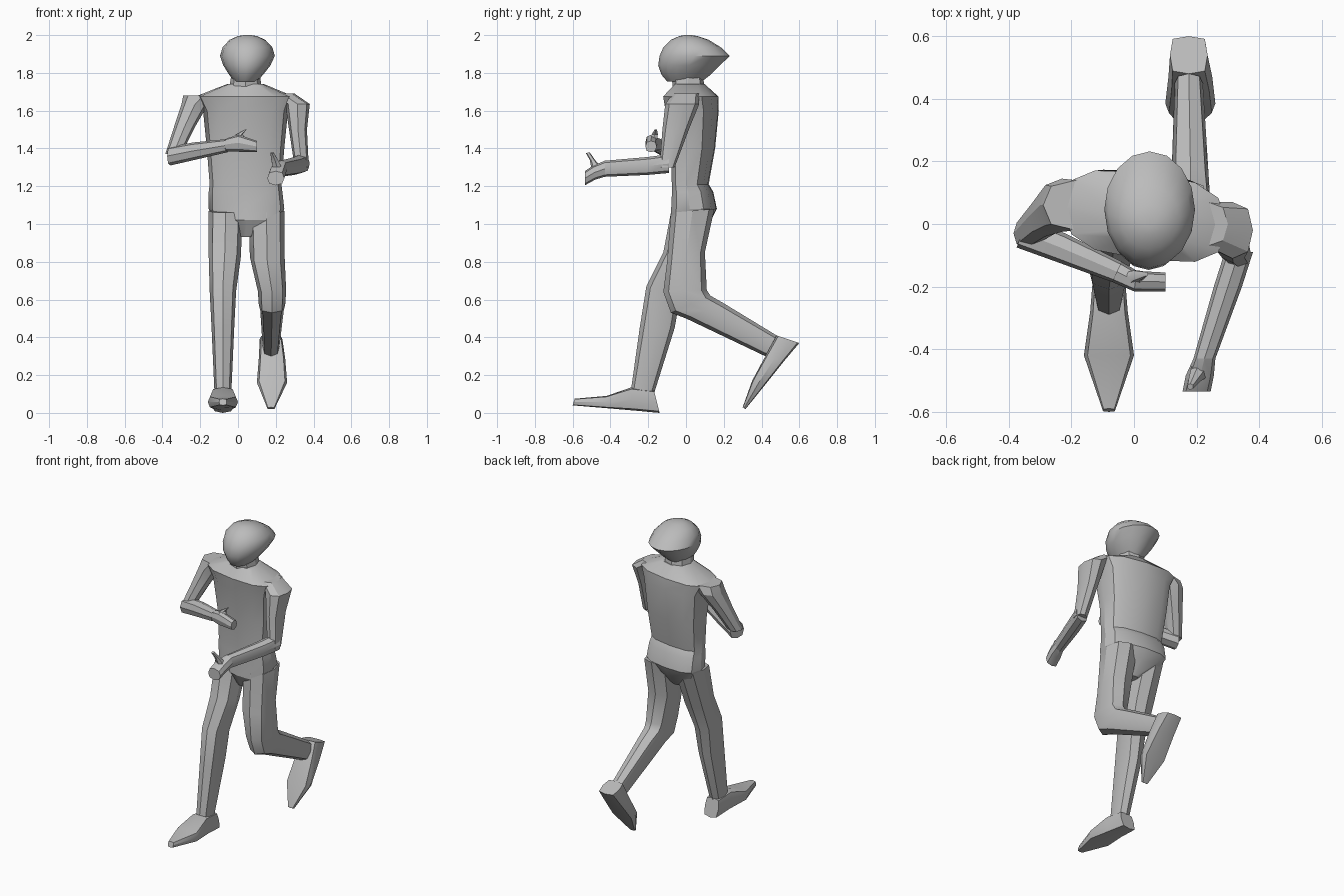
import bpy
import bmesh
from math import cos, sin, pi, copysign
from mathutils import Vector

default_cube = bpy.data.objects.get("Cube")
if default_cube:
    bpy.data.objects.remove(default_cube, do_unlink=True)

# One plain colour for the whole figure
grey = bpy.data.materials.new("plain grey")
grey.use_nodes = True
colour = (0.5, 0.5, 0.5, 1)
grey.diffuse_color = colour
grey.node_tree.nodes["Principled BSDF"].inputs["Base Color"].default_value = colour

X_AXIS = Vector((1, 0, 0))
Y_AXIS = Vector((0, 1, 0))
Z_AXIS = Vector((0, 0, 1))


def soft_box(value, power):
    """Push a circle coordinate outward so a section becomes boxier."""
    return copysign(abs(value) ** power, value) if abs(value) > 1e-6 else 0


def loft(name, axis, stations, sides=8, power=0.8, sharp=30):
    """Skin sections; each has two opposite points and a half width along axis."""
    bm = bmesh.new()
    rings = []
    for first, second, half_width in stations:
        first, second = Vector(first), Vector(second)
        centre, reach = (first + second) / 2, (first - second) / 2
        ring = []
        for k in range(sides):
            angle = 2 * pi * k / sides
            ring.append(bm.verts.new(centre
                                     + reach * soft_box(cos(angle), power)
                                     + axis * half_width * soft_box(sin(angle), power)))
        rings.append(ring)
    for lower, upper in zip(rings, rings[1:]):
        for k in range(sides):
            n = (k + 1) % sides
            bm.faces.new((lower[k], lower[n], upper[n], upper[k]))
    bm.faces.new(rings[0])
    bm.faces.new(rings[-1])
    bmesh.ops.recalc_face_normals(bm, faces=bm.faces)
    mesh = bpy.data.meshes.new(name)
    bm.to_mesh(mesh)
    bm.free()
    mesh.materials.append(grey)
    part = bpy.data.objects.new(name, mesh)
    bpy.context.collection.objects.link(part)
    bpy.ops.object.select_all(action="DESELECT")
    part.select_set(True)
    bpy.context.view_layer.objects.active = part
    bpy.ops.object.shade_smooth_by_angle(angle=sharp * pi / 180)
    return part


def level(x, z, front, back, half_width):
    """Horizontal section for the trunk and head."""
    return (x, front, z), (x, back, z), half_width


def profile(x, half_width, front, back):
    """Section between two points of the side outline."""
    return (x, *front), (x, *back), half_width


def across(outer, inner, y, z, half_depth):
    """Horizontal section of an upper arm."""
    return (outer, y, z), (inner, y, z), half_depth


# Trunk, slightly turned at the shoulders
loft("torso", Vector((1, -0.12, 0)), [
    level(.04, .93, -.03, .06, .03),
    level(.045, 1.02, -.08, .13, .17),
    level(.045, 1.08, -.075, .16, .2),
    level(.04, 1.17, -.07, .14, .195),
    level(.04, 1.21, -.07, .115, .19),
    level(.04, 1.4, -.075, .15, .205),
    level(.04, 1.6, -.105, .17, .225),
    level(.035, 1.675, -.115, .165, .26),
    level(.04, 1.74, -.06, .1, .1),
], sides=12, power=.7)

loft("neck", X_AXIS, [
    level(.04, 1.7, -.07, .1, .09),
    level(.04, 1.79, -.075, .09, .075),
])

# Helmet-shaped head with a swept tail
loft("head", X_AXIS, [
    level(.04, 1.755, -.1, .085, .06),
    level(.043, 1.79, -.13, .13, .09),
    level(.047, 1.84, -.147, .18, .125),
    level(.05, 1.89, -.14, .232, .145),
    level(.05, 1.935, -.12, .185, .132),
    level(.05, 1.975, -.08, .12, .095),
    level(.05, 1.995, -.035, .06, .05),
    level(.05, 2, -.01, .03, .02),
], sides=16, power=1, sharp=35)

# Planted right leg and foot
loft("right_leg", X_AXIS, [
    profile(-.065, .09, (-.08, 1.06), (.15, 1.08)),
    profile(-.07, .085, (-.12, .85), (.04, .8)),
    profile(-.08, .07, (-.21, .67), (-.03, .62)),
    profile(-.08, .06, (-.245, .45), (-.06, .45)),
    profile(-.08, .045, (-.29, .13), (-.17, .1)),
])
loft("right_foot", X_AXIS, [
    profile(-.08, .05, (-.17, .12), (-.14, 0)),
    profile(-.08, .06, (-.29, .135), (-.27, .012)),
    profile(-.08, .08, (-.42, .09), (-.42, .025)),
    profile(-.08, .02, (-.59, .075), (-.6, .04)),
], power=.45)

# Raised left leg and foot trailing behind
loft("left_leg", X_AXIS, [
    profile(.15, .095, (-.08, 1.06), (.15, 1.08)),
    profile(.155, .092, (-.1, .8), (.1, .85)),
    profile(.18, .075, (-.12, .64), (.11, .65)),
    profile(.18, .07, (-.08, .53), (.13, .62)),
    profile(.18, .062, (0, .5), (.2, .58)),
    profile(.175, .045, (.42, .3), (.48, .41)),
])
loft("left_foot", X_AXIS, [
    profile(.175, .06, (.48, .41), (.6, .37)),
    profile(.18, .07, (.42, .3), (.52, .275)),
    profile(.18, .08, (.35, .17), (.42, .15)),
    profile(.175, .02, (.3, .03), (.315, .02)),
], power=.45)

# Upper arms with flared shoulder caps
loft("right_upper_arm", Y_AXIS, [
    across(-.29, -.08, .06, 1.68, .08),
    across(-.3, -.16, .06, 1.63, .085),
    across(-.34, -.23, .02, 1.51, .06),
    across(-.385, -.3, -.03, 1.37, .045),
])
loft("left_upper_arm", Y_AXIS, [
    across(.3, .17, 0, 1.69, .07),
    across(.38, .25, -.02, 1.635, .09),
    across(.365, .27, -.055, 1.5, .07),
    across(.375, .3, -.1, 1.3, .04),
])

# Right forearm crosses the chest, sections stand upright
loft("right_forearm", Z_AXIS, [
    ((-.375, -.075, 1.36), (-.34, .02, 1.36), .05),
    ((-.25, -.12, 1.385), (-.22, -.03, 1.385), .047),
    ((-.07, -.185, 1.415), (-.04, -.12, 1.415), .035),
])
loft("right_hand", Z_AXIS, [
    ((-.07, -.185, 1.42), (-.04, -.12, 1.42), .035),
    ((0, -.215, 1.43), (.01, -.15, 1.425), .045),
    ((.1, -.215, 1.41), (.1, -.155, 1.41), .03),
])
loft("right_thumb", Y_AXIS, [
    across(-.04, .04, -.175, 1.45, .025),
    across(-.01, .025, -.165, 1.475, .018),
    across(.035, .045, -.16, 1.5, .007),
], sides=6)

# Left forearm reaches forward
loft("left_forearm", X_AXIS, [
    profile(.335, .045, (-.09, 1.37), (-.09, 1.27)),
    profile(.3, .045, (-.2, 1.355), (-.2, 1.26)),
    profile(.225, .035, (-.43, 1.335), (-.43, 1.25)),
])
loft("left_hand", X_AXIS, [
    profile(.225, .035, (-.43, 1.335), (-.43, 1.25)),
    profile(.21, .045, (-.49, 1.31), (-.48, 1.235)),
    profile(.2, .045, (-.535, 1.28), (-.535, 1.205)),
])
loft("left_thumb", X_AXIS, [
    profile(.21, .028, (-.5, 1.29), (-.44, 1.3)),
    profile(.195, .02, (-.51, 1.34), (-.475, 1.33)),
    profile(.18, .01, (-.53, 1.375), (-.51, 1.38)),
], sides=6)
